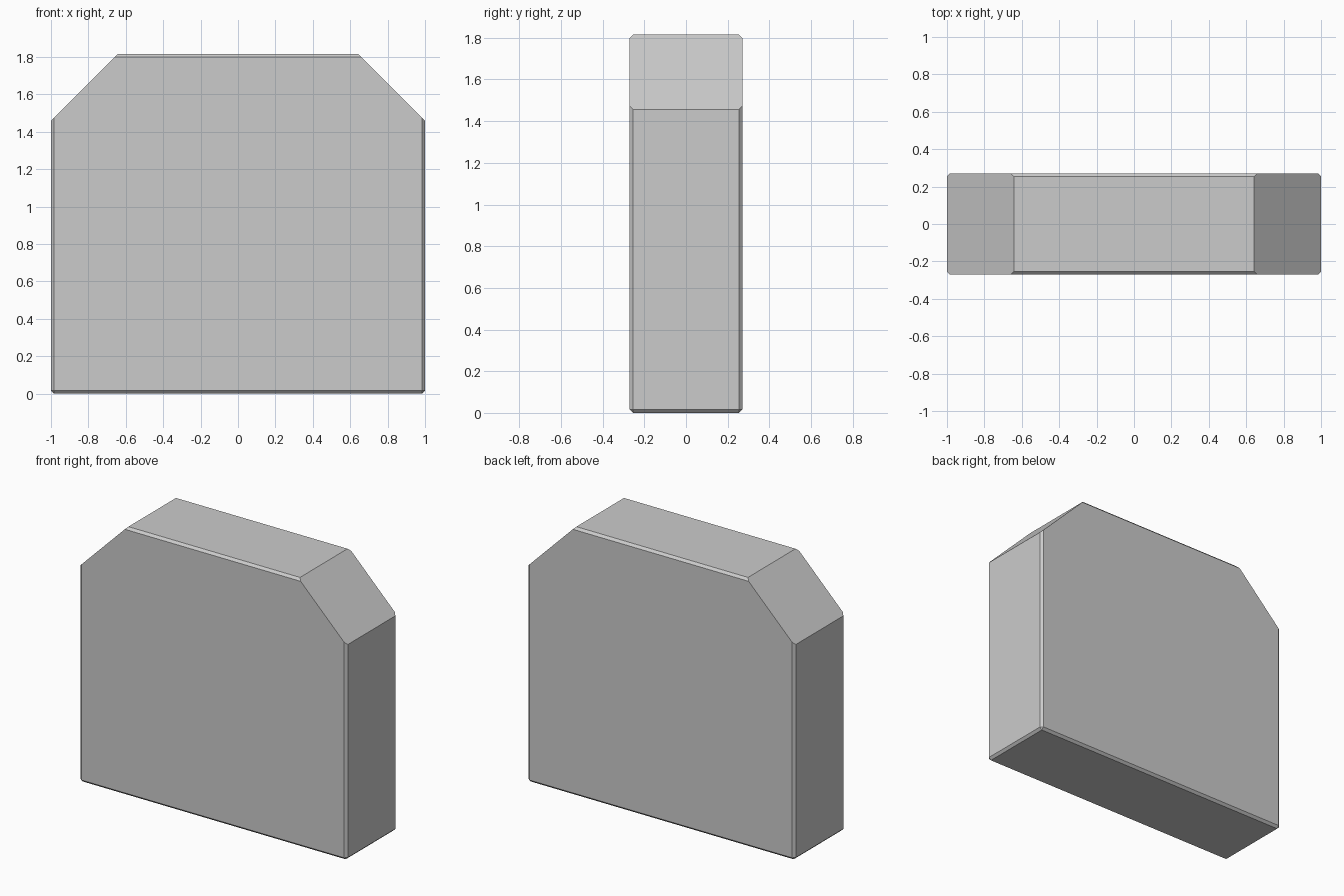
import bpy, bmesh
from mathutils import Matrix, Vector

if "Cube" in bpy.data.objects:
    bpy.data.objects.remove(bpy.data.objects["Cube"])

W, D, H = 2.0, 0.54, 1.815   # overall size
BEVEL = 0.016                # small edge chamfer
CUT_X = 0.642                # where the corner cuts meet the top

# Chamfered slab standing on the ground
bm = bmesh.new()
bmesh.ops.create_cube(bm, size=1.0, matrix=Matrix.Translation((0, 0, H / 2)) @ Matrix.Diagonal((W, D, H, 1)))
bmesh.ops.bevel(bm, geom=bm.edges[:], offset=BEVEL, offset_type='OFFSET',
                segments=1, profile=0.5, affect='EDGES')

# Slice both upper corners at 45 degrees and cap the openings
for side in (-1, 1):
    result = bmesh.ops.bisect_plane(bm, geom=bm.verts[:] + bm.edges[:] + bm.faces[:], dist=1e-5,
                                    plane_co=Vector((side * CUT_X, 0, H)),
                                    plane_no=Vector((side, 0, 1)).normalized(),
                                    clear_outer=True)
    rim = [e for e in result['geom_cut'] if isinstance(e, bmesh.types.BMEdge)]
    bmesh.ops.contextual_create(bm, geom=rim)

bmesh.ops.recalc_face_normals(bm, faces=bm.faces[:])
mesh = bpy.data.meshes.new("cut_corner_slab")
bm.to_mesh(mesh)
bm.free()
slab = bpy.data.objects.new("cut_corner_slab", mesh)
bpy.context.collection.objects.link(slab)
